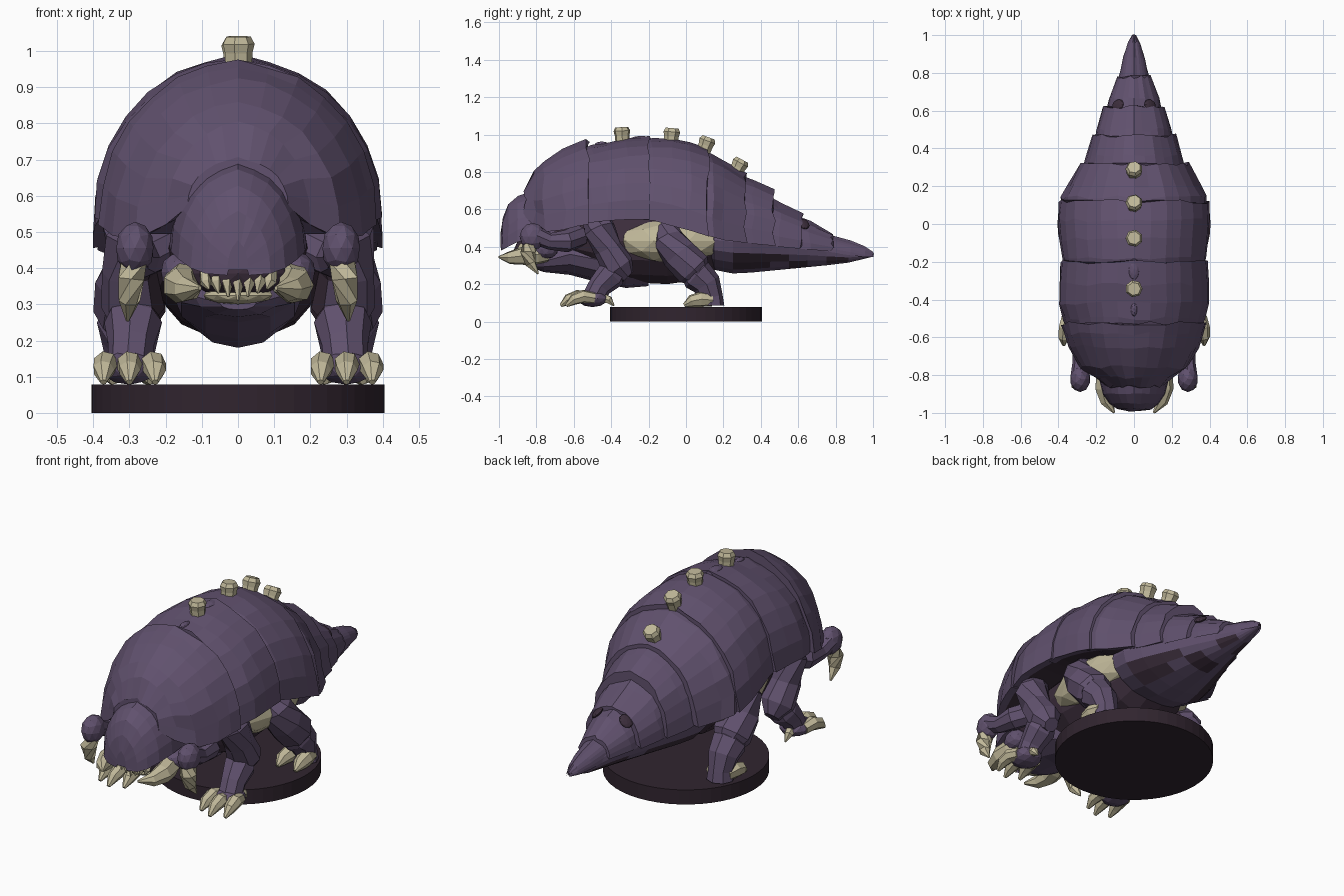
import bpy, bmesh, math, random
from mathutils import Vector, Matrix

random.seed(4)


def material(name, rgb):
    m = bpy.data.materials.new(name)
    m.diffuse_color = (*rgb, 1)
    return m


PURPLE = material("purple armour", (0.118, 0.082, 0.155))
BONE = material("bone", (0.53, 0.48, 0.32))
DARK = material("dark flesh", (0.045, 0.027, 0.045))
BASE = material("base black", (0.030, 0.018, 0.028))


def finish(name, bm, mats):
    bmesh.ops.recalc_face_normals(bm, faces=bm.faces)
    me = bpy.data.meshes.new(name)
    bm.to_mesh(me)
    bm.free()
    for m in mats:
        me.materials.append(m)
    ob = bpy.data.objects.new(name, me)
    bpy.context.collection.objects.link(ob)
    return ob


def darken(ob, rule):
    """Give the faces picked by the rule the dark flesh colour."""
    ob.data.materials.append(DARK)
    for f in ob.data.polygons:
        if rule(f):
            f.material_index = 1


def skin(name, rings, mat):
    """Join closed rings of points into a capped flat-shaded solid."""
    bm = bmesh.new()
    rows = [[bm.verts.new(p) for p in r] for r in rings]
    n = len(rows[0])
    for a, b in zip(rows, rows[1:]):
        for i in range(n):
            j = (i + 1) % n
            bm.faces.new((a[i], a[j], b[j], b[i]))
    bm.faces.new(rows[0])
    bm.faces.new(rows[-1])
    return finish(name, bm, [mat])


def shell_ring(y, w, rim, top, n=14, jit=0.011):
    """Arched section with a raised spine and a thick turned-in rim."""
    pts = []
    for i in range(n + 1):
        a = math.pi * i / n
        r = 1 + random.uniform(-jit, jit * 0.6)
        ridge = 0.008 if i == n // 2 else 0
        pts.append((w * math.cos(a) * r, y + random.uniform(-jit, jit),
                    rim + (top - rim) * math.sin(a) ** 0.95 * r + ridge))
    pts += [(-w * 0.86, y, rim + 0.015), (w * 0.86, y, rim + 0.015)]
    return pts


def oval_ring(y, w, low, top, n=14):
    return [(w * math.cos(2 * math.pi * i / n), y,
             (low + top) / 2 + (top - low) / 2 * math.sin(2 * math.pi * i / n)) for i in range(n)]


def tube(name, pts, radii, mat, n=8):
    """Tapered limb or claw along a path."""
    pts = [Vector(p) for p in pts]
    rings = []
    for k, p in enumerate(pts):
        d = pts[min(k + 1, len(pts) - 1)] - pts[max(k - 1, 0)]
        q = d.to_track_quat('Z', 'Y')
        rings.append([p + q @ Vector((radii[k] * math.cos(2 * math.pi * i / n),
                                      radii[k] * math.sin(2 * math.pi * i / n), 0)) for i in range(n)])
    return skin(name, rings, mat)


def blob(name, loc, size, mat, rot=(0, 0, 0)):
    bm = bmesh.new()
    bmesh.ops.create_icosphere(bm, subdivisions=2, radius=1)
    ob = finish(name, bm, [mat])
    ob.location, ob.scale, ob.rotation_euler = loc, size, rot
    return ob


# round base
bm = bmesh.new()
bmesh.ops.create_cone(bm, cap_ends=True, segments=48, radius1=0.405, radius2=0.405, depth=0.078,
                      matrix=Matrix.Translation((0, 0, 0.039)))
finish("base", bm, [BASE])

# overlapping shell plates with dark undersides: (y, half width, rim z, top z)
plates = {
    "hood_plate": [(-0.86, .14, .57, .70), (-0.81, .20, .52, .80), (-0.76, .285, .48, .855),
                   (-0.65, .345, .49, .92), (-0.58, .37, .51, .95), (-0.525, .385, .52, .968)],
    "shoulder_plate": [(-0.54, .36, .53, .92), (-0.50, .375, .53, .935), (-0.42, .40, .54, .952),
                       (-0.32, .397, .545, .975), (-0.2, .39, .545, .982)],
    "back_plate": [(-0.24, .375, .545, .955), (-0.18, .385, .54, .972), (-0.08, .395, .515, .972),
                   (0.02, .402, .485, .955), (0.12, .398, .455, .92)],
    "rump_plate": [(0.08, .385, .47, .91), (0.14, .387, .45, .895), (0.2, .355, .435, .86), (0.32, .29, .42, .785)],
    "tail_plate_1": [(0.28, .275, .43, .78), (0.36, .255, .415, .75), (0.47, .222, .405, .70)],
    "tail_plate_2": [(0.43, .21, .41, .67), (0.5, .20, .40, .63), (0.62, .165, .39, .57)],
    "tail_plate_3": [(0.58, .15, .39, .56), (0.66, .135, .385, .53), (0.78, .09, .375, .47)],
    "tail_tip": [(0.74, .085, .375, .465), (0.88, .058, .355, .425), (0.96, .033, .345, .395), (1.0, .01, .345, .365)],
}
for name, st in plates.items():
    jit = .005 if name == "tail_tip" else .011
    ob = skin(name, [shell_ring(*s, jit=jit) for s in st], PURPLE)
    darken(ob, lambda f: f.normal.z < -0.9 and abs(f.center.x) < 0.03)

# domed head
skin("head", [shell_ring(*s, n=12, jit=.003) for s in
              [(-0.99, .03, .38, .47), (-0.98, .09, .385, .55), (-0.95, .13, .40, .62),
               (-0.90, .165, .425, .665), (-0.82, .185, .445, .69), (-0.7, .19, .46, .70)]], PURPLE)

# abdomen under the tail, with dark patches along its underside
ab = skin("abdomen", [oval_ring(*s, n=18) for s in
                      [(0.10, .18, .33, .55), (0.15, .27, .275, .60), (0.25, .28, .255, .60), (0.35, .25, .26, .58),
                       (0.45, .21, .27, .55), (0.55, .17, .28, .52), (0.65, .13, .29, .49),
                       (0.75, .09, .30, .45), (0.87, .055, .315, .40), (0.99, .012, .345, .37)]], PURPLE)
darken(ab, lambda f: f.normal.z < -0.4 and 0.2 < f.center.y < 0.88 and
       (f.normal.z > -0.93 or random.random() < 0.4) and random.random() < 0.75)

# body core and throat
skin("belly", [oval_ring(*s) for s in
               [(-0.72, .17, .36, .56), (-0.5, .23, .27, .62), (-0.3, .25, .205, .65),
                (-0.1, .25, .195, .65), (0.08, .25, .22, .62), (0.2, .2, .3, .58)]], DARK)
skin("throat", [oval_ring(*s, n=12) for s in
                [(-0.82, .05, .285, .32), (-0.76, .12, .265, .38), (-0.62, .18, .25, .47),
                 (-0.45, .18, .205, .45), (-0.32, .14, .18, .4), (-0.2, .1, .19, .36)]], PURPLE)

# mouth and teeth
blob("mouth", (0, -0.83, 0.385), (.14, .09, .07), DARK)
for i in range(7):
    x = -0.09 + 0.03 * i
    z = 0.31 + 0.35 * abs(x)
    tube("tooth", [(x, -0.87, .41), (x, -0.90, .36), (x * .9, -0.91, z)], [.019, .017, .003], BONE, 5)
blob("lower_lip", (0, -0.83, 0.325), (.10, .06, .025), BONE)

# back spouts
for y, z, tilt in [(-0.34, .965, .05), (-0.08, .96, -.08), (0.095, .915, -.35), (0.265, .80, -.5)]:
    d = Vector((0, -math.sin(tilt), math.cos(tilt)))
    p = Vector((0, y, z))
    tube("back_spout", [p - d * .02, p + d * .03, p + d * .055, p + d * .075], [.038, .04, .046, .035], BONE, 7)
blob("spine_bump", (0, -0.24, .975), (.03, .06, .018), PURPLE)
blob("spine_bump", (0, -0.45, .945), (.018, .04, .018), PURPLE)

for s in (1, -1):
    # tail vents
    blob("tail_vent", (s * .085, .63, .522), (.038, .032, .013), DARK, (-.35, s * .7, 0))
    # tusk and cheek
    blob("cheek", (s * .16, -.75, .39), (.055, .07, .055), PURPLE)
    tube("tusk", [(s * .135, -.74, .365), (s * .148, -.80, .36), (s * .16, -.87, .352), (s * .145, -.94, .342),
                  (s * .105, -1.0, .345)], [.045, .056, .05, .035, .006], BONE, 7)
    # small raptorial arm
    tube("small_arm", [(s * .20, -.57, .46), (s * .27, -.64, .43), (s * .28, -.73, .43), (s * .285, -.80, .46)],
         [.06, .06, .045, .05], PURPLE)
    blob("small_arm_fist", (s * .285, -.82, .455), (.054, .07, .073), PURPLE)
    tube("small_arm_claw", [(s * .288, -.83, .42), (s * .295, -.845, .37), (s * .30, -.83, .31), (s * .305, -.79, .255)],
         [.04, .041, .03, .005], BONE, 6)
    # bone flank
    blob("flank", (s * .185, -.08, .43), (.135, .30, .12), BONE)
    # legs, dark on the inner side
    parts = [
        tube("front_upper_leg", [(s * .25, -.49, .56), (s * .295, -.46, .49), (s * .30, -.42, .39), (s * .29, -.36, .29),
                                 (s * .29, -.31, .24)], [.07, .085, .076, .088, .04], PURPLE),
        tube("front_shin", [(s * .285, -.35, .31), (s * .29, -.40, .25), (s * .295, -.46, .19), (s * .30, -.50, .12)],
             [.05, .08, .064, .06], PURPLE),
        tube("back_thigh", [(s * .24, -.10, .50), (s * .285, -.09, .44), (s * .30, -.04, .36), (s * .30, .04, .28),
                            (s * .295, .08, .23)], [.06, .085, .095, .10, .06], PURPLE),
        tube("back_shin", [(s * .295, .01, .29), (s * .30, .06, .25), (s * .30, .11, .20), (s * .30, .135, .13),
                           (s * .30, .135, .085)], [.06, .09, .078, .062, .07], PURPLE)]
    for p in parts:
        darken(p, lambda f: f.normal.x * s < -0.6 and f.center.z > 0.25)
    # front foot
    blob("front_foot", (s * .30, -.50, .125), (.08, .085, .047), PURPLE)
    for dx, dy in [(-.055, .01), (0, -.02), (.055, .01)]:
        x = .30 + dx
        tube("front_claw", [(s * x, -.50 + dy, .125), (s * (x + dx * .2), -.56 + dy, .135),
                            (s * (x + dx * .3), -.61 + dy, .118), (s * (x + dx * .3), -.65 + dy, .085)],
             [.03, .036, .03, .009], BONE, 7)
    tube("front_spur", [(s * .31, -.45, .13), (s * .32, -.41, .115), (s * .32, -.385, .085)],
         [.028, .022, .004], BONE, 6)
    # back foot
    for dx in (-.045, .035):
        x = .30 + dx
        tube("back_claw", [(s * x, .14, .115), (s * (x + dx * .2), .08, .12), (s * (x + dx * .3), .03, .11),
                           (s * (x + dx * .3), -.01, .087)], [.034, .042, .034, .01], BONE, 7)
